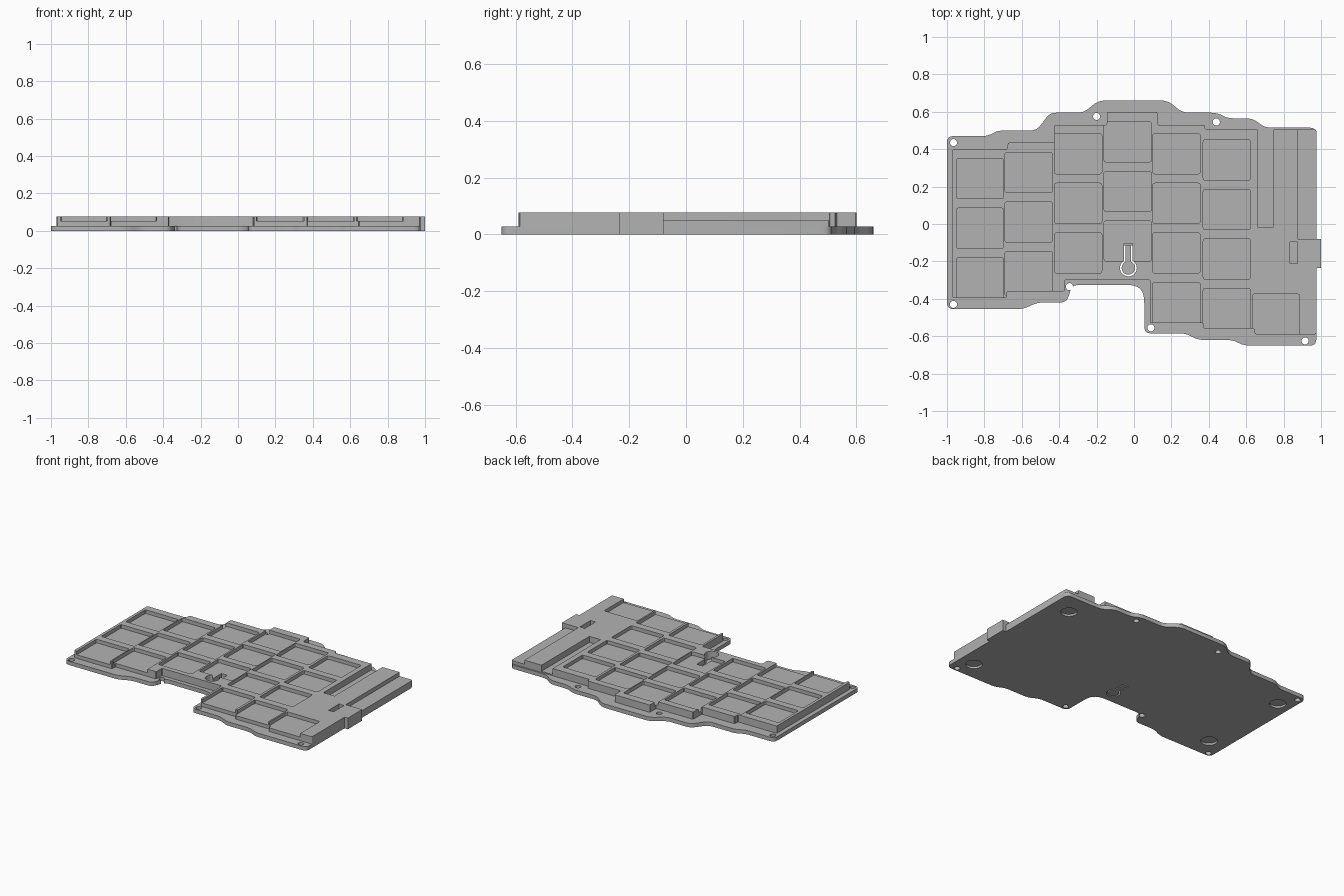
import bpy, bmesh, math
from mathutils import Vector

if "Cube" in bpy.data.objects:
    bpy.data.objects.remove(bpy.data.objects["Cube"], do_unlink=True)

mat = bpy.data.materials.new("matte grey")
mat.use_nodes = True
GREY = (0.45, 0.45, 0.45, 1)
mat.diffuse_color = GREY
mat.node_tree.nodes["Principled BSDF"].inputs["Base Color"].default_value = GREY

BASE_TOP, STEP, FLOOR, TOP = 0.027, 0.049, 0.052, 0.077


def fillet(points, radius, steps=5):
    """Round every corner of a closed outline."""
    out = []
    for i, p in enumerate(points):
        p = Vector(p)
        a, b = Vector(points[i - 1]) - p, Vector(points[(i + 1) % len(points)]) - p
        s = p + a.normalized() * min(radius, a.length * 0.48)
        e = p + b.normalized() * min(radius, b.length * 0.48)
        for k in range(steps + 1):
            t = k / steps
            out.append(s * (1 - t) ** 2 + p * 2 * t * (1 - t) + e * t * t)
    return out


def rect(x0, x1, y0, y1):
    return [(x0, y0), (x1, y0), (x1, y1), (x0, y1)]


def disc(x, y, r, n=24):
    return [(x + r * math.cos(math.tau * i / n), y + r * math.sin(math.tau * i / n)) for i in range(n)]


def prisms(name, outlines, z0, z1):
    """One object holding an upright prism for each outline."""
    bm = bmesh.new()
    for outline in outlines:
        face = bm.faces.new([bm.verts.new((p[0], p[1], z0)) for p in outline])
        up = bmesh.ops.extrude_face_region(bm, geom=[face])["geom"]
        bmesh.ops.translate(bm, vec=(0, 0, z1 - z0), verts=[v for v in up if isinstance(v, bmesh.types.BMVert)])
    bmesh.ops.recalc_face_normals(bm, faces=bm.faces)
    mesh = bpy.data.meshes.new(name)
    bm.to_mesh(mesh)
    bm.free()
    mesh.materials.append(mat)
    obj = bpy.data.objects.new(name, mesh)
    bpy.context.collection.objects.link(obj)
    return obj


def cut(target, name, outlines, z0, z1):
    cutter = prisms(name, outlines, z0, z1)
    cutter.hide_render = True
    cutter.hide_viewport = True
    cutter.display_type = 'WIRE'
    mod = target.modifiers.new(name, 'BOOLEAN')
    mod.object, mod.operation, mod.solver = cutter, 'DIFFERENCE', 'EXACT'


# Base plate with soft stepped rim
base_outline = [
    (-1, .47), (-.78, .47), (-.73, .5), (-.52, .5), (-.45, .595), (-.27, .595), (-.19, .66),
    (.18, .66), (.26, .595), (.445, .595), (.5, .565), (.635, .565), (.7, .515), (.975, .515),
    (.975, -.65), (.585, -.65), (.53, -.62), (.34, -.62), (.28, -.585), (.055, -.585),
    (.055, -.325), (-.33, -.325), (-.36, -.42), (-.52, -.42), (-.59, -.455), (-1, -.455)]
# The thumb notch has one wide corner, so it is rounded beforehand
notch = base_outline.index((.055, -.325))
base_outline[notch:notch + 1] = [(.055, -.4), (.045, -.36), (.02, -.335), (-.02, -.325)]
base = prisms("base_plate", [fillet(base_outline, .035)], 0, BASE_TOP)

# Raised deck following the staggered columns
deck_outline = [
    (-.97, .4), (-.675, .4), (-.675, .435), (-.425, .435), (-.425, .53), (-.145, .53),
    (-.145, .6), (.125, .6), (.125, .53), (.38, .53), (.38, .505), (.975, .505),
    (.975, -.59), (.645, -.59), (.645, -.56), (.37, -.56), (.37, -.53), (.085, -.53),
    (.085, -.297), (-.37, -.297), (-.37, -.36), (-.68, -.36), (-.68, -.395), (-.97, -.395)]
deck = prisms("raised_deck", [fillet(deck_outline, .01, 3)], BASE_TOP, TOP)

# Key pockets: left edge, top edge, count, whether the last one opens forward
columns = [(-.95, .35, 3, True), (-.69, .383, 3, True), (-.425, .483, 3, False),
           (-.16, .547, 3, False), (.1, .483, 4, True), (.37, .45, 4, True), (.633, -.375, 1, True)]
pockets = []
for x, y, count, opens in columns:
    for row in range(count):
        top = y - row * .265
        low = top - .215 - (.02 if opens and row == count - 1 else 0)
        pockets.append(fillet(rect(x, x + .253, low, top), .012, 3))
cut(deck, "key_pocket_cutter", pockets, FLOOR, TOP + .02)

# Side step, long rear channel and small connector slot
cut(deck, "side_step_cutter", [rect(.875, 1.02, -.08, .53)], STEP, TOP + .02)
cut(deck, "channel_cutter", [rect(.66, .745, -.015, .53), rect(.835, .873, -.21, -.095)], .035, TOP + .02)

# Connector block on the side
prisms("connector_block", [rect(.975, 1, -.235, -.08)], 0, TOP)

# Screw holes and shallow foot recesses
screws = [(-.965, .435), (-.2, .575), (.44, .545), (-.965, -.43), (-.345, -.335), (.09, -.555), (.915, -.625)]
cut(base, "screw_cutter", [disc(x, y, .019) for x, y in screws], -.02, .05)
feet = [(.83, .36), (.865, -.52), (-.9, .32), (-.87, -.31)]
cut(base, "foot_recess_cutter", [disc(x, y, .052, 32) for x, y in feet], -.02, .014)


# Springy reset tab: keyhole opening in the deck, thin gap through the base
def keyhole(radius, half_neck, top):
    cx, cy = -.03, -.235
    start = math.asin(half_neck / radius)
    path = [(cx - half_neck, top)]
    for i in range(25):
        a = math.pi / 2 + start + (math.tau - 2 * start) * i / 24
        path.append((cx + radius * math.cos(a), cy + radius * math.sin(a)))
    return path + [(cx + half_neck, top)]


cut(deck, "tab_opening_cutter", [keyhole(.045, .023, -.105)], BASE_TOP - .01, TOP + .02)
cut(base, "tab_gap_cutter", [keyhole(.045, .023, -.115) + keyhole(.036, .015, -.115)[::-1]], -.02, .05)
cut(base, "tab_hinge_cutter", [rect(-.053, -.007, -.115, -.105)], .012, .05)

# Crisp edges with smooth rounded corners
for obj in (base, deck):
    bpy.ops.object.select_all(action='DESELECT')
    obj.select_set(True)
    bpy.context.view_layer.objects.active = obj
    for name in [m.name for m in obj.modifiers]:
        bpy.ops.object.modifier_apply(modifier=name)
    bpy.ops.object.shade_smooth_by_angle(angle=math.radians(30))
for obj in [o for o in bpy.data.objects if o.name.endswith("_cutter")]:
    bpy.data.objects.remove(obj, do_unlink=True)
